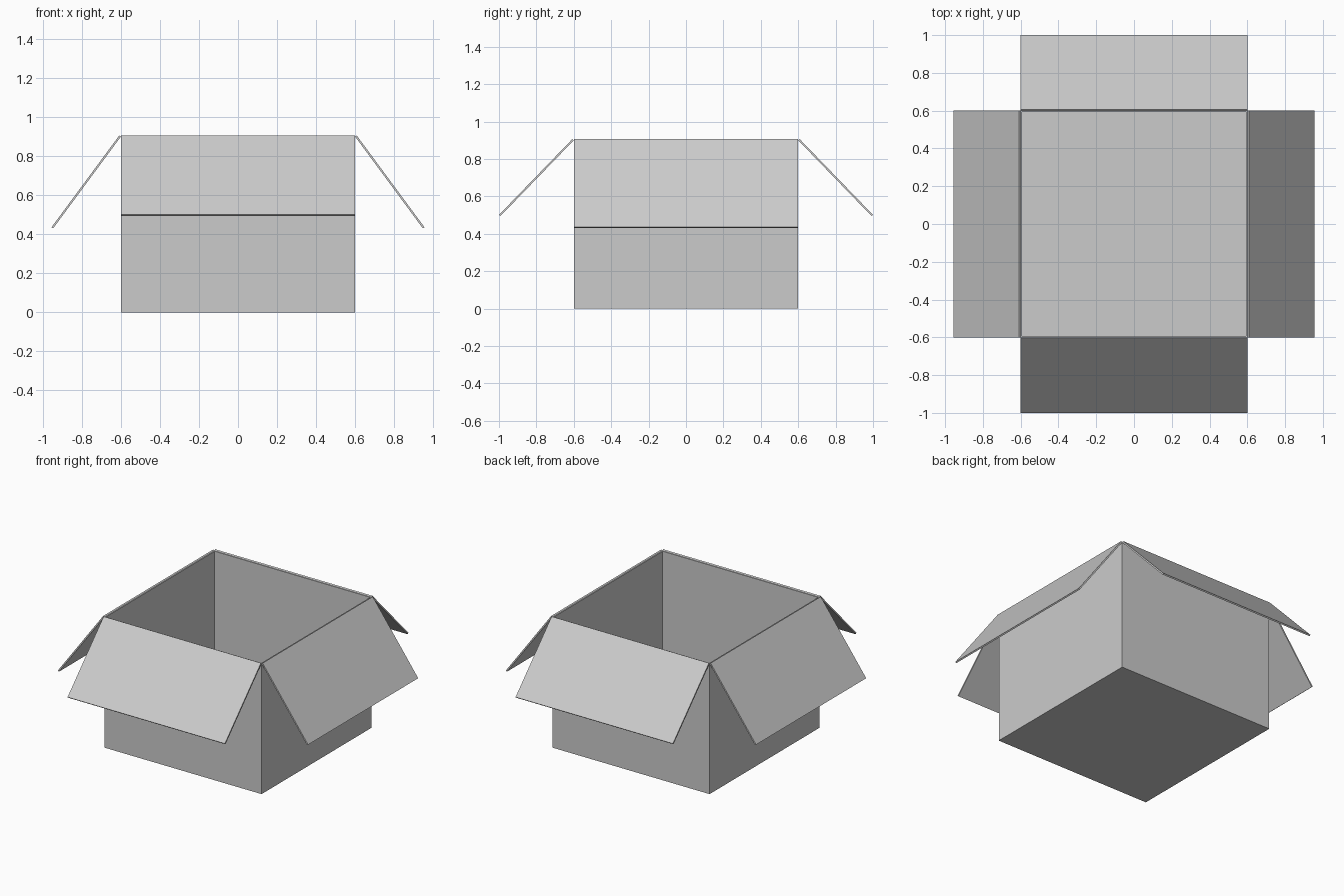
import bpy, bmesh
from mathutils import Vector, Matrix
from math import radians

if "Cube" in bpy.data.objects:
    bpy.data.objects.remove(bpy.data.objects["Cube"])

HALF, HEIGHT, WALL = 0.60, 0.90, 0.01


def make_object(name, bm):
    bmesh.ops.recalc_face_normals(bm, faces=bm.faces)
    mesh = bpy.data.meshes.new(name)
    bm.to_mesh(mesh)
    bm.free()
    obj = bpy.data.objects.new(name, mesh)
    bpy.context.collection.objects.link(obj)
    return obj


# Box body: a block whose top is inset and pushed down to make it hollow
bm = bmesh.new()
bmesh.ops.create_cube(bm, size=1)
bmesh.ops.scale(bm, vec=(2 * HALF, 2 * HALF, HEIGHT), verts=bm.verts)
bmesh.ops.translate(bm, vec=(0, 0, HEIGHT / 2), verts=bm.verts)
top = max(bm.faces, key=lambda f: f.calc_center_median().z)
bmesh.ops.inset_region(bm, faces=[top], thickness=WALL)
well = bmesh.ops.extrude_discrete_faces(bm, faces=[top])["faces"][0]
bmesh.ops.translate(bm, vec=(0, 0, WALL - HEIGHT), verts=well.verts)
make_object("box_body", bm)


# Flap: thin slab hinged on the rim, sloping outwards and down
def flap(name, out, drop, turn):
    hinge, tip = Vector((HALF, 0, HEIGHT)), Vector((HALF + out, 0, HEIGHT - drop))
    offset = Vector((drop, 0, out)).normalized() * WALL
    bm = bmesh.new()
    side = Vector((0, HALF, 0))
    face = bm.faces.new([bm.verts.new(p - side) for p in
                         (hinge, tip, tip + offset, hinge + offset)])
    new = bmesh.ops.extrude_face_region(bm, geom=[face], use_keep_orig=True)["geom"]
    moved = [v for v in new if isinstance(v, bmesh.types.BMVert)]
    bmesh.ops.translate(bm, vec=2 * side, verts=moved)
    bmesh.ops.rotate(bm, matrix=Matrix.Rotation(radians(turn), 3, 'Z'), verts=bm.verts)
    make_object(name, bm)


flap("right_flap", 0.347, 0.470, 0)
flap("back_flap", 0.393, 0.406, 90)
flap("left_flap", 0.347, 0.470, 180)
flap("front_flap", 0.393, 0.406, 270)
